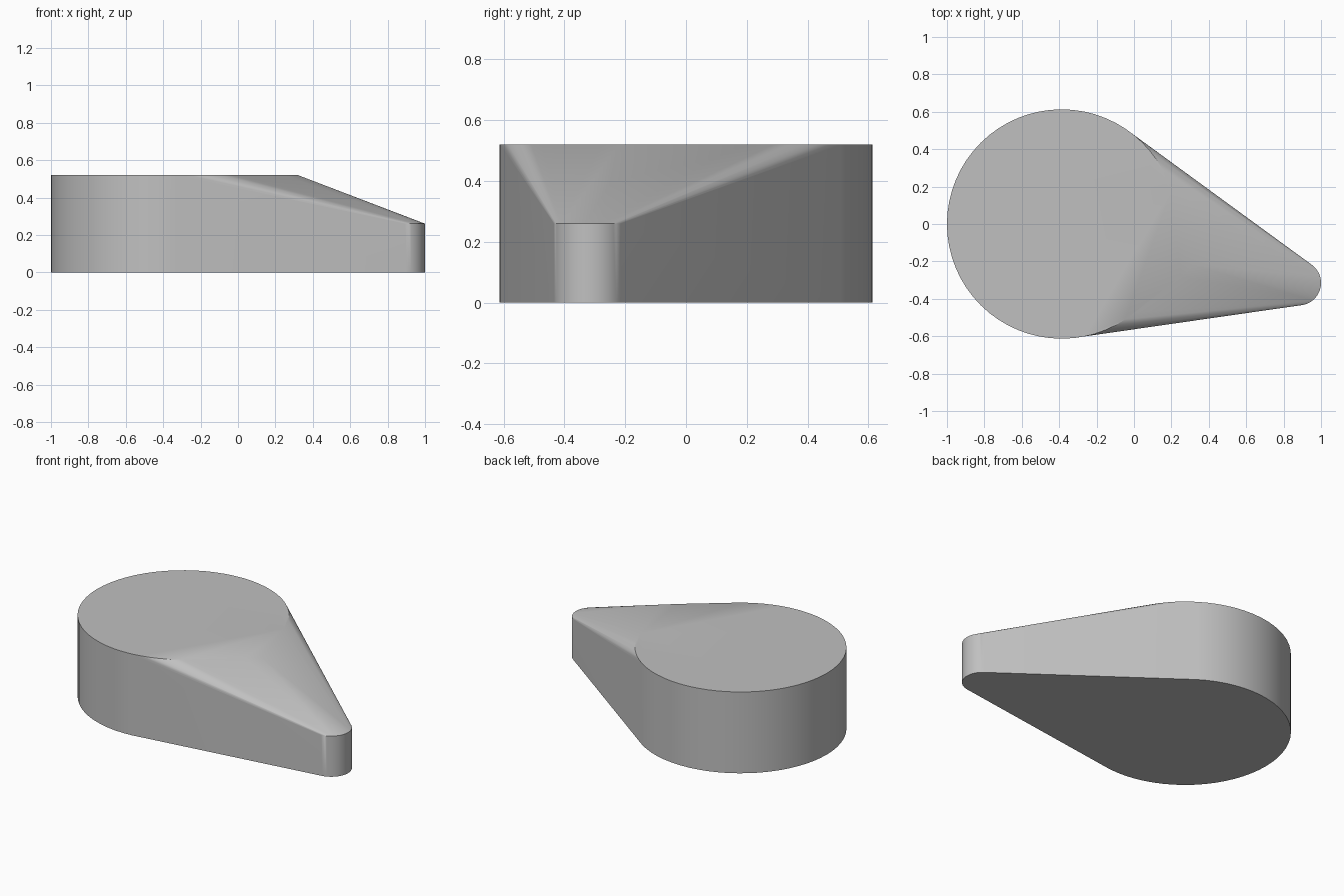
import bpy
import bmesh
import math

cube = bpy.data.objects.get("Cube")
if cube:
    bpy.data.objects.remove(cube, do_unlink=True)

# Single flat colour
grey = bpy.data.materials.new("plain_grey")
grey.use_nodes = True
colour = (0.53, 0.53, 0.53, 1)
grey.diffuse_color = colour
grey.node_tree.nodes["Principled BSDF"].inputs["Base Color"].default_value = colour


def add_cylinder(bm, x, y, radius, height, sides=64):
    """Rim points of an upright cylinder standing on the ground."""
    for i in range(sides):
        a = 2 * math.pi * i / sides
        for z in (0, height):
            bm.verts.new((x + radius * math.cos(a), y + radius * math.sin(a), z))


bm = bmesh.new()
# Tall round end and low rounded nose
add_cylinder(bm, -0.387, 0, 0.613, 0.52)
add_cylinder(bm, 0.88, -0.315, 0.12, 0.26)
# Front edge of the flat top, where the ramp begins
for x, y in ((0.25, -0.28), (0.32, -0.22)):
    bm.verts.new((x, y, 0.52))

# Skin the ends into one tapered wedge
hull = bmesh.ops.convex_hull(bm, input=bm.verts[:])
spare = {v for v in hull["geom_interior"] + hull["geom_unused"]
         if isinstance(v, bmesh.types.BMVert)}
bmesh.ops.delete(bm, geom=list(spare), context='VERTS')
bmesh.ops.dissolve_limit(bm, angle_limit=math.radians(0.1),
                         verts=bm.verts[:], edges=bm.edges[:])
bmesh.ops.recalc_face_normals(bm, faces=bm.faces[:])

mesh = bpy.data.meshes.new("teardrop_wedge")
bm.to_mesh(mesh)
bm.free()
mesh.materials.append(grey)
wedge = bpy.data.objects.new("teardrop_wedge", mesh)
bpy.context.collection.objects.link(wedge)

# Smooth walls with crisp rims
bpy.ops.object.select_all(action='DESELECT')
wedge.select_set(True)
bpy.context.view_layer.objects.active = wedge
bpy.ops.object.shade_smooth_by_angle(angle=math.radians(30))
